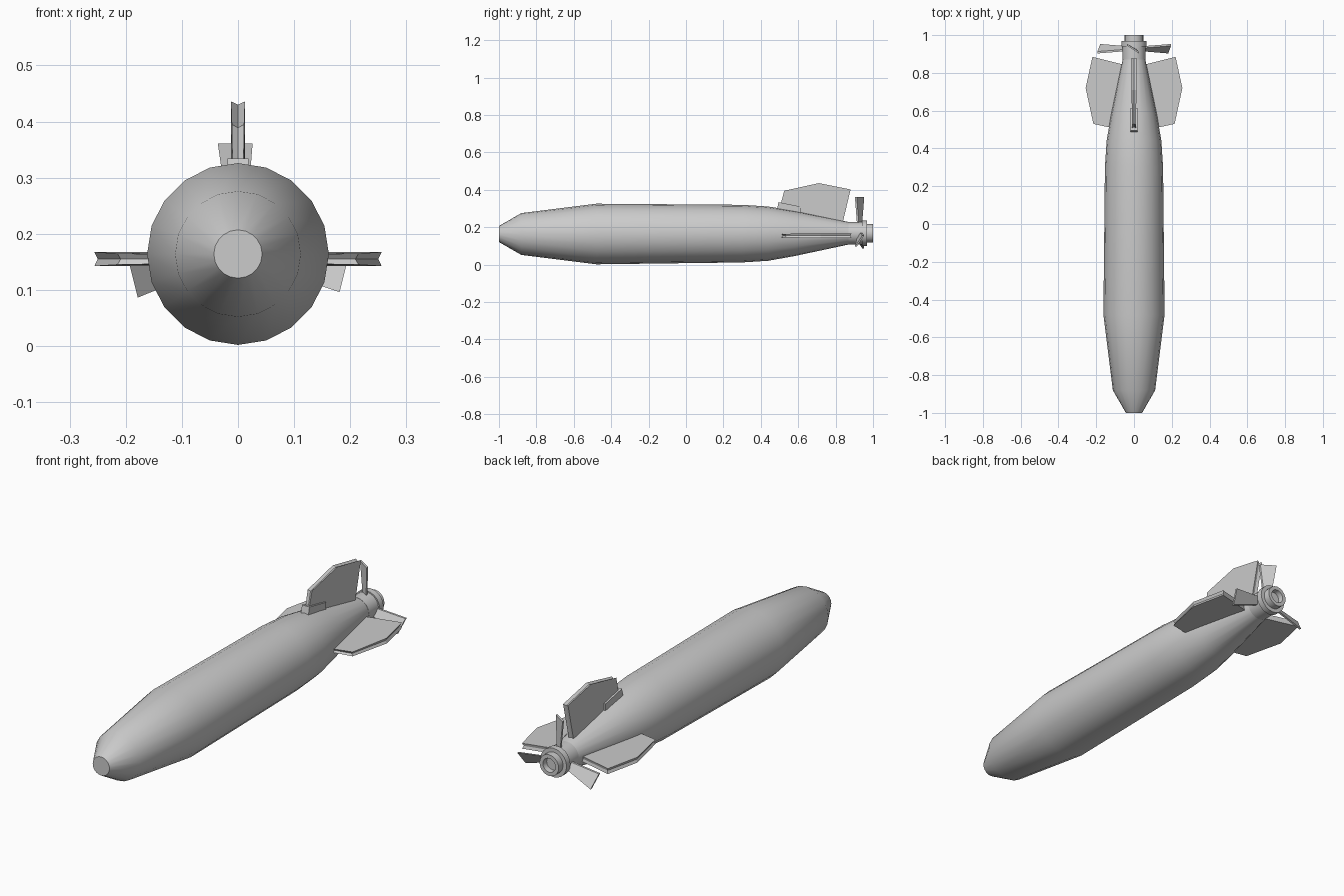
import bpy, bmesh, math
from mathutils import Vector, Matrix

if "Cube" in bpy.data.objects:
    bpy.data.objects.remove(bpy.data.objects["Cube"])

AXIS = 0.164
TAIL = 0.168


def finish(name, bm, smooth=None):
    bmesh.ops.recalc_face_normals(bm, faces=bm.faces)
    me = bpy.data.meshes.new(name)
    bm.to_mesh(me)
    bm.free()
    ob = bpy.data.objects.new(name, me)
    bpy.context.collection.objects.link(ob)
    if smooth:
        bpy.ops.object.select_all(action='DESELECT')
        ob.select_set(True)
        bpy.context.view_layer.objects.active = ob
        bpy.ops.object.shade_smooth_by_angle(angle=math.radians(smooth))
    return ob


def lathe(name, profile, sides=20):
    """Rings of (y, radius, centre z) with capped ends."""
    bm = bmesh.new()
    rings = []
    for y, r, cz in profile:
        rings.append([bm.verts.new((r * math.sin(2 * math.pi * i / sides), y,
                                    cz + r * math.cos(2 * math.pi * i / sides)))
                      for i in range(sides)])
    for a, b in zip(rings, rings[1:]):
        for i in range(sides):
            j = (i + 1) % sides
            bm.faces.new((a[i], a[j], b[j], b[i]))
    bm.faces.new(rings[0])
    bm.faces.new(rings[-1])
    return finish(name, bm, 30)


def plate(name, outline, matrix):
    """Outline of (y, height, half thickness), thickness along local x."""
    bm = bmesh.new()
    sides = [[bm.verts.new(matrix @ Vector((s * t, y, h))) for y, h, t in outline]
             for s in (-1, 1)]
    bm.faces.new(sides[0])
    bm.faces.new(sides[1])
    # edge strip with a shallow groove along its middle
    n = len(outline)
    mid_y = sum(p[0] for p in outline) / n
    mid = [bm.verts.new(matrix @ Vector((0, y + (mid_y - y) * 0.03, h - 0.006)))
           for y, h, t in outline]
    for i in range(n):
        j = (i + 1) % n
        for s in sides:
            bm.faces.new((s[i], s[j], mid[j], mid[i]))
    return finish(name, bm)


# hull
lathe("hull", [(-1.0, 0.043, AXIS), (-0.88, 0.112, AXIS), (-0.48, 0.162, AXIS),
               (0.30, 0.154, 0.166), (0.44, 0.145, 0.166), (0.58, 0.121, 0.167),
               (0.88, 0.058, TAIL)])

# propeller hub, collar and hollow nozzle
lathe("propeller_hub", [(0.87, 0.061, TAIL), (0.94, 0.061, TAIL),
                        (0.94, 0.067, TAIL), (0.968, 0.067, TAIL),
                        (0.968, 0.049, TAIL), (1.0, 0.049, TAIL),
                        (1.0, 0.032, TAIL), (0.975, 0.030, TAIL)])

# top fin and its root block
plate("top_fin", [(0.495, 0.28, 0.009), (0.525, 0.395, 0.011), (0.71, 0.436, 0.0125),
                  (0.88, 0.402, 0.0125), (0.832, 0.20, 0.0125)], Matrix())
bm = bmesh.new()
block = [(0.485, 0.29), (0.495, 0.334), (0.615, 0.31), (0.615, 0.26)]
face = bm.faces.new([bm.verts.new((-0.019, y, z)) for y, z in block])
ext = bmesh.ops.extrude_face_region(bm, geom=[face])
bmesh.ops.translate(bm, vec=(0.038, 0, 0),
                    verts=[v for v in ext["geom"] if isinstance(v, bmesh.types.BMVert)])
finish("top_fin_root", bm)

# side fins
side = [(0.505, 0.10, 0.008), (0.53, 0.215, 0.010), (0.72, 0.256, 0.0125),
        (0.885, 0.22, 0.0125), (0.84, 0.04, 0.0125)]
for name, ang in (("right_fin", 90), ("left_fin", -90)):
    plate(name, side, Matrix.Translation((0, 0, 0.155))
          @ Matrix.Rotation(math.radians(ang), 4, 'Y'))

# twisted propeller blades
stations = [(0.04, -0.014, 0.014, 0.008), (0.193, -0.036, 0.026, 0.020)]
for k, ang in enumerate((0, 104, 256)):
    bm = bmesh.new()
    rot = (Matrix.Translation((0, 0.928, TAIL))
           @ Matrix.Rotation(math.radians(ang), 4, 'Y'))
    loops = []
    for h, left, right, sweep in stations:
        pts = [(left, sweep - 0.005), (right, -sweep - 0.005),
               (right, -sweep + 0.005), (left, sweep + 0.005)]
        loops.append([bm.verts.new(rot @ Vector((x, y, h))) for x, y in pts])
    for i in range(4):
        j = (i + 1) % 4
        bm.faces.new((loops[0][i], loops[0][j], loops[1][j], loops[1][i]))
    bm.faces.new(loops[0])
    bm.faces.new(loops[1])
    finish(f"propeller_blade_{k + 1}", bm)
